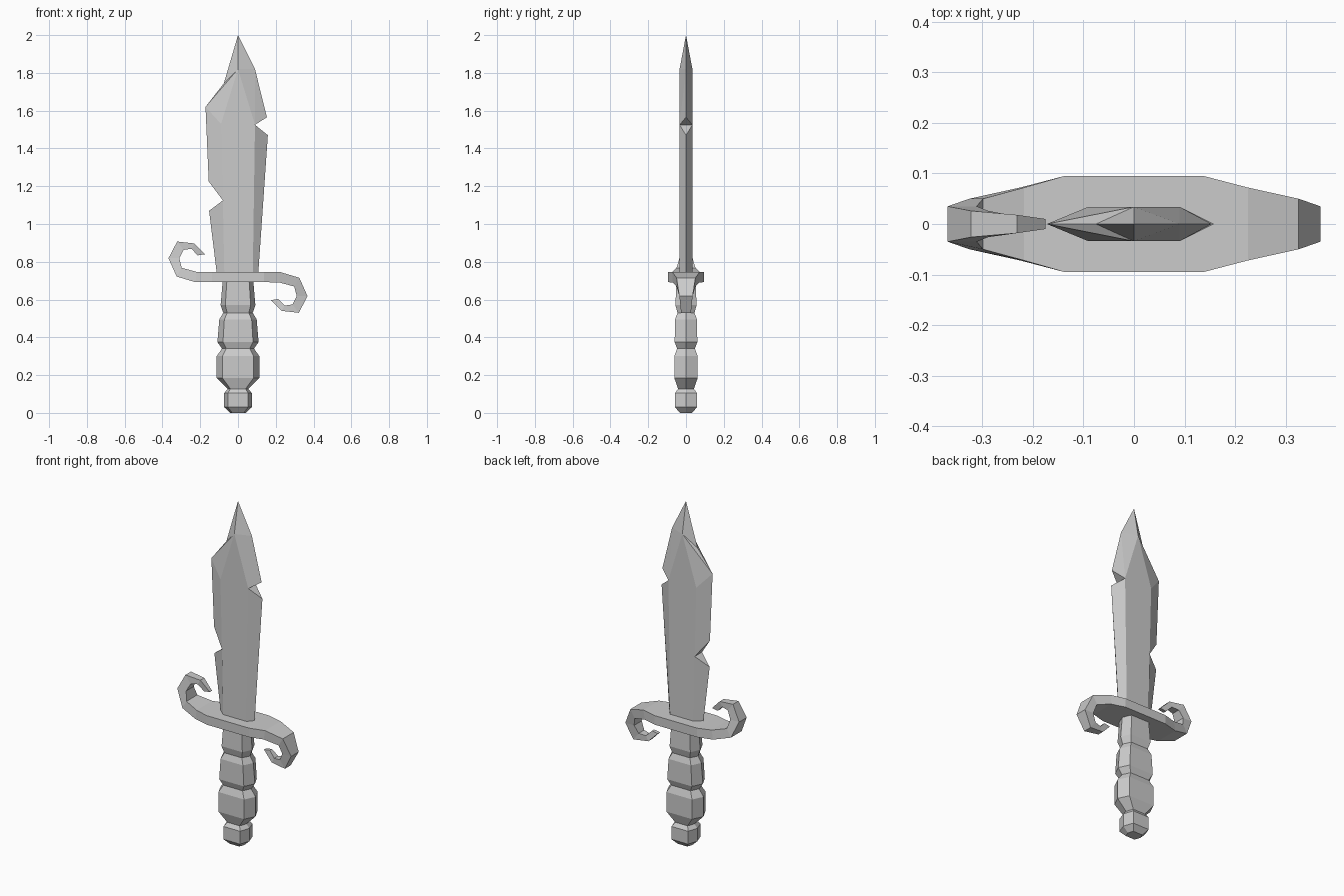
import bpy, bmesh

if "Cube" in bpy.data.objects:
    bpy.data.objects.remove(bpy.data.objects["Cube"])


def finish(name, bm):
    bmesh.ops.recalc_face_normals(bm, faces=bm.faces)
    mesh = bpy.data.meshes.new(name)
    bm.to_mesh(mesh)
    bm.free()
    obj = bpy.data.objects.new(name, mesh)
    bpy.context.collection.objects.link(obj)
    return obj


def loft(name, rings):
    """Skin a row of equal-sized point rings and cap both ends."""
    bm = bmesh.new()
    rows = [[bm.verts.new(p) for p in ring] for ring in rings]
    n = len(rows[0])
    for r, s in zip(rows, rows[1:]):
        for i in range(n):
            j = (i + 1) % n
            bm.faces.new((r[i], r[j], s[j], s[i]))
    bm.faces.new(rows[0])
    bm.faces.new(rows[-1])
    return finish(name, bm)


# Grip and pommel: stacked hexagons (z, half width, half depth)
profile = [
    (0.0, 0.042, 0.032), (0.03, 0.073, 0.058), (0.105, 0.073, 0.058),
    (0.127, 0.055, 0.042), (0.185, 0.113, 0.062), (0.30, 0.113, 0.062),
    (0.34, 0.085, 0.047), (0.375, 0.109, 0.06), (0.495, 0.099, 0.058),
    (0.53, 0.078, 0.045), (0.57, 0.092, 0.056), (0.71, 0.08, 0.05)]


def hexagon(z, w, d):
    k = 0.73 * w
    return [(w, 0, z), (k, d, z), (-k, d, z), (-w, 0, z), (-k, -d, z), (k, -d, z)]


loft("grip", [hexagon(*p) for p in profile])

# Guard: one curling arm (outer x, z, inner x, z, half depth), turned half round for the other
arm = [
    (0.137, 0.745, 0.137, 0.692, 0.095), (0.225, 0.745, 0.217, 0.691, 0.072),
    (0.325, 0.715, 0.298, 0.669, 0.05), (0.368, 0.618, 0.311, 0.618, 0.035),
    (0.322, 0.53, 0.288, 0.574, 0.026), (0.231, 0.54, 0.247, 0.568, 0.018),
    (0.175, 0.597, 0.213, 0.603, 0.01)]
MID = 0.7185


def section(ox, oz, ix, iz, d):
    return [(ox, -d, oz), (ox, d, oz), (ix, d, iz), (ix, -d, iz)]


right = [section(*a) for a in arm]
left = [section(-ix, 2 * MID - iz, -ox, 2 * MID - oz, d) for ox, oz, ix, iz, d in arm]
loft("guard", left[::-1] + right)

# Blade: flat central face, bevelled to a nicked cutting edge
T = 0.034
ridge = dict(A=(0, 1.82), B=(0.09, 1.525), C=(0.078, 0.72),
             D=(-0.072, 0.72), E=(-0.08, 1.125), F=(-0.09, 1.53))
edge = dict(t=(0, 2.0), a=(0.09, 1.82), b=(0.153, 1.565), c=(0.158, 1.47),
            d=(0.106, 0.72), e=(-0.11, 0.72), f=(-0.153, 1.07),
            g=(-0.155, 1.225), h=(-0.172, 1.62), i=(-0.075, 1.745))
bm = bmesh.new()
rim = {k: bm.verts.new((x, 0, z)) for k, (x, z) in edge.items()}
sides = []
for s in (-1, 1):
    v = dict(rim)
    v.update({k: bm.verts.new((x, s * T, z)) for k, (x, z) in ridge.items()})
    sides.append(v)
    for face in ("ABCDEF", "taA", "aBA", "abB", "cdCB", "efED", "ghFE", "hAF", "hiA", "itA"):
        bm.faces.new([v[k] for k in face])
front, back = sides
# Nick walls and bottom cap
for k, r in ("bB", "cB", "fE", "gE"):
    bm.faces.new((rim[k], front[r], back[r]))
bm.faces.new((rim["d"], front["C"], front["D"], rim["e"], back["D"], back["C"]))
finish("blade", bm)
